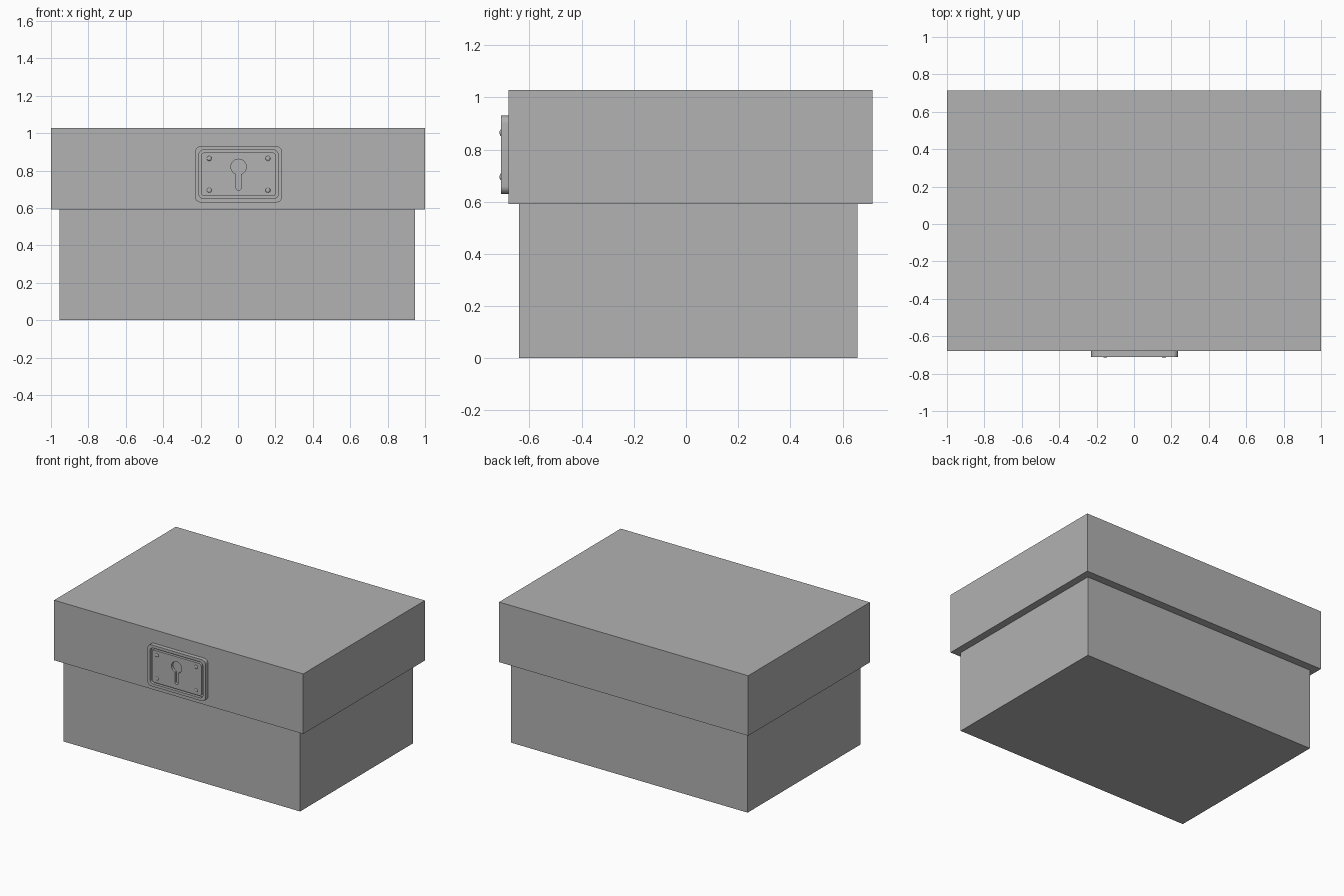
import bpy
from math import pi, sin, cos, asin

if "Cube" in bpy.data.objects:
    bpy.data.objects.remove(bpy.data.objects["Cube"], do_unlink=True)

GREY = (0.445, 0.445, 0.445, 1.0)
grey = bpy.data.materials.new("plain_grey")
grey.use_nodes = True
grey.diffuse_color = GREY
grey.node_tree.nodes["Principled BSDF"].inputs["Base Color"].default_value = GREY

LOCK_X, LOCK_Z = 0.003, 0.78


def box(name, low, high):
    centre = [(a + b) / 2 for a, b in zip(low, high)]
    bpy.ops.mesh.primitive_cube_add(size=1, location=centre)
    ob = bpy.context.object
    ob.name = name
    ob.scale = [b - a for a, b in zip(low, high)]
    bpy.ops.object.transform_apply(location=False, rotation=False, scale=True)
    ob.data.materials.append(grey)
    return ob


def rounded_rect(width, height, radius, steps=6):
    points = []
    corners = ((1, 1), (-1, 1), (-1, -1), (1, -1))
    for i, (sx, sy) in enumerate(corners):
        for k in range(steps + 1):
            a = (i + k / steps) * pi / 2
            points.append((sx * (width / 2 - radius) + radius * cos(a),
                           sy * (height / 2 - radius) + radius * sin(a)))
    return points


def keyhole(radius, half_slot, centre_z, bottom_z, steps=32):
    # round head that runs into a narrow slot with a rounded foot
    gap = asin(half_slot / radius)
    start, sweep = -pi / 2 + gap, 2 * pi - 2 * gap
    head = [(radius * cos(start + sweep * k / steps),
             centre_z + radius * sin(start + sweep * k / steps))
            for k in range(steps + 1)]
    foot = [(half_slot * cos(pi + pi * k / 8),
             bottom_z + half_slot + half_slot * sin(pi + pi * k / 8))
            for k in range(9)]
    return head + foot


def front_plate(name, outlines, y_front, y_back):
    # flat outlines with holes, extruded along y and turned into a mesh
    curve = bpy.data.curves.new(name, "CURVE")
    curve.dimensions = "2D"
    curve.fill_mode = "BOTH"
    curve.extrude = (y_back - y_front) / 2
    for outline in outlines:
        spline = curve.splines.new("POLY")
        spline.points.add(len(outline) - 1)
        for point, (x, z) in zip(spline.points, outline):
            point.co = (x, z, 0, 1)
        spline.use_cyclic_u = True
    ob = bpy.data.objects.new(name, curve)
    bpy.context.collection.objects.link(ob)
    ob.location = (LOCK_X, (y_front + y_back) / 2, LOCK_Z)
    ob.rotation_euler = (pi / 2, 0, 0)
    bpy.ops.object.select_all(action="DESELECT")
    ob.select_set(True)
    bpy.context.view_layer.objects.active = ob
    bpy.ops.object.convert(target="MESH")
    ob = bpy.context.object
    ob.name = name
    ob.data.materials.clear()
    ob.data.materials.append(grey)
    bpy.ops.object.shade_smooth_by_angle(angle=pi / 6)
    return ob


# Box body and overhanging lid
box("box_base", (-0.955, -0.64, 0), (0.947, 0.657, 0.60))
box("box_lid", (-1, -0.68, 0.592), (1, 0.715, 1.028))

# Lock plate: backing, raised rim, and a panel inside a narrow groove
outer = rounded_rect(0.465, 0.30, 0.03)
groove_outer = rounded_rect(0.424, 0.26, 0.025)
groove_inner = rounded_rect(0.398, 0.234, 0.018)
hole = keyhole(0.041, 0.013, 0.04, -0.085)
front_plate("lock_backing", [outer], -0.69, -0.675)
front_plate("lock_rim", [outer, groove_outer], -0.71, -0.69)
front_plate("lock_panel", [groove_inner, hole], -0.709, -0.69)

# Domed rivets at the panel corners
for side, sx in (("left", 1), ("right", -1)):
    for level, sz in (("upper", 1), ("lower", -1)):
        bpy.ops.mesh.primitive_uv_sphere_add(
            segments=16, ring_count=8, radius=0.013,
            location=(LOCK_X + sx * 0.157, -0.709, LOCK_Z + sz * 0.085))
        rivet = bpy.context.object
        rivet.name = f"lock_rivet_{level}_{side}"
        rivet.scale.y = 0.45
        rivet.data.materials.append(grey)
        bpy.ops.object.shade_smooth()
